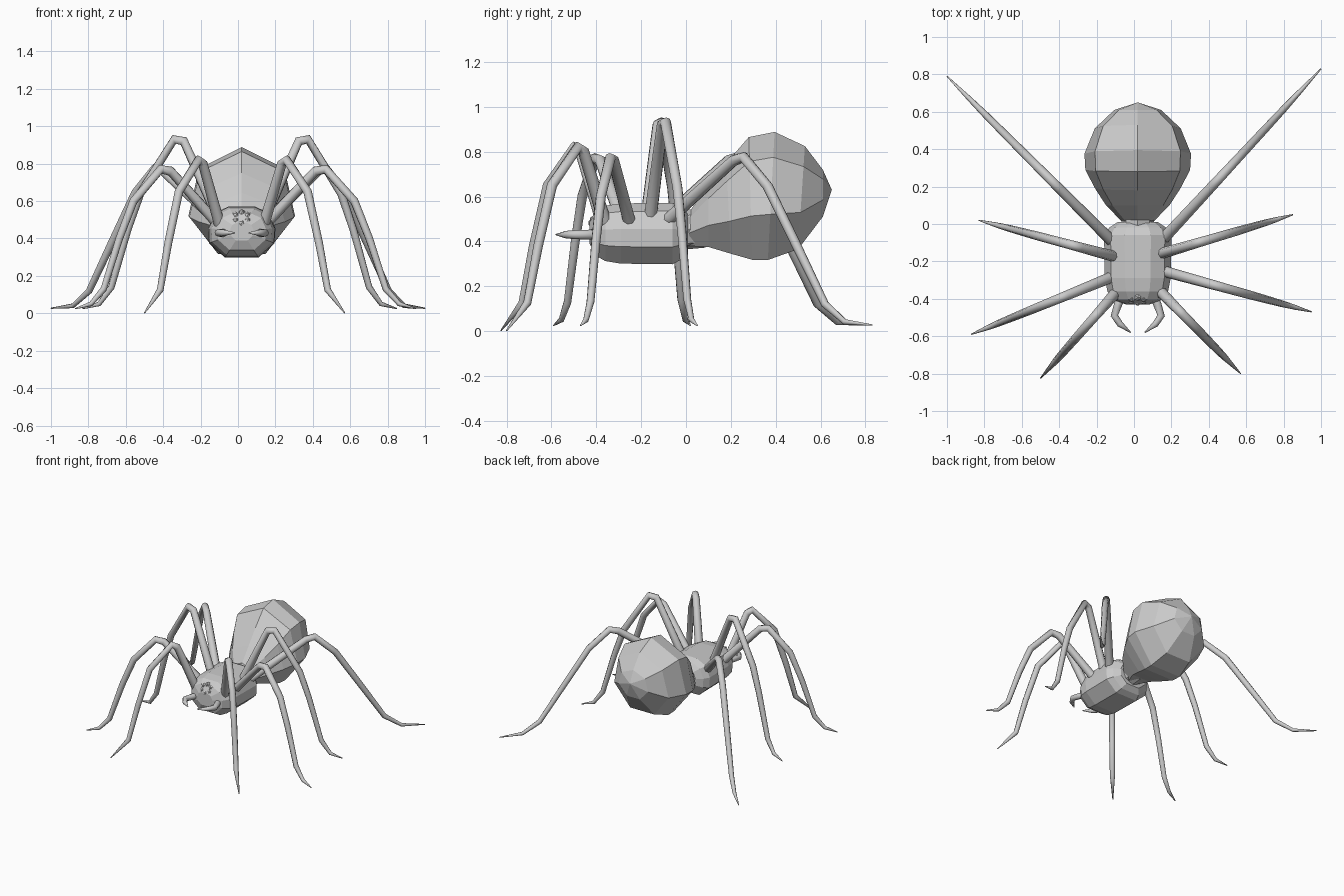
import bpy, bmesh
from math import cos, sin, pi
from mathutils import Vector

if "Cube" in bpy.data.objects:
    bpy.data.objects.remove(bpy.data.objects["Cube"])

CX = 0.02  # the body sits slightly off centre


def loft(name, rings, smooth=False):
    """Skin a list of equal-length point rings and cap both ends."""
    bm = bmesh.new()
    loops = [[bm.verts.new(p) for p in r] for r in rings]
    n = len(loops[0])
    for a, b in zip(loops, loops[1:]):
        for i in range(n):
            j = (i + 1) % n
            bm.faces.new((a[i], a[j], b[j], b[i]))
    bm.faces.new(loops[0])
    bm.faces.new(loops[-1][::-1])
    bmesh.ops.remove_doubles(bm, verts=bm.verts, dist=0.0005)
    bmesh.ops.recalc_face_normals(bm, faces=bm.faces)
    for f in bm.faces:
        f.smooth = smooth
    me = bpy.data.meshes.new(name)
    bm.to_mesh(me)
    bm.free()
    ob = bpy.data.objects.new(name, me)
    bpy.context.collection.objects.link(ob)
    return ob


def tube(name, pts, radii, side, n=8, smooth=True):
    """Tapered tube along a path lying in the plane whose normal is side."""
    pts = [Vector(p) for p in pts]
    side = Vector(side).normalized()
    rings = []
    for i, (p, r) in enumerate(zip(pts, radii)):
        before = (p - pts[i - 1]).normalized() if i else Vector()
        after = (pts[i + 1] - p).normalized() if i < len(pts) - 1 else Vector()
        up = (before + after).normalized().cross(side)
        rings.append([p + (side * cos(2 * pi * k / n) + up * sin(2 * pi * k / n)) * r
                      for k in range(n)])
    return loft(name, rings, smooth)


# Head and thorax: one cross-section scaled along y
half = [(.07, .572), (.145, .535), (.18, .455), (.176, .375), (.09, .298)]
section = half + [(-x, z) for x, z in reversed(half)]
loft("head_thorax", [[(CX + x * s, y, .44 + (z - .44) * s) for x, z in section]
                     for y, s in [(-.43, .35), (-.405, .72), (-.36, .9), (-.29, .98),
                                  (-.06, 1), (-.02, .85), (.01, .6)]])

# Waist joining thorax and abdomen
tube("waist", [(CX, -.03, .45), (CX, .08, .46)], [.088, .088], (1, 0, 0), smooth=False)

# Abdomen: seven-sided rings given as top (y, z), bottom (y, z), half width
abdomen = [((.02, .54), (.01, .38), .085), ((.10, .645), (.10, .375), .17),
           ((.18, .75), (.20, .345), .23), ((.28, .865), (.295, .318), .28),
           ((.395, .888), (.365, .317), .285), ((.53, .825), (.50, .365), .23),
           ((.61, .72), (.61, .51), .125), ((.65, .63), (.65, .63), 0)]
SIDES = 7
angles = [2 * pi * k / SIDES for k in range(SIDES)]
low, wide = min(map(cos, angles)), max(map(sin, angles))
rings = []
for top, bottom, w in abdomen:
    t, b = Vector((CX, *top)), Vector((CX, *bottom))
    rings.append([b + (t - b) * ((cos(a) - low) / (1 - low)) + Vector((w * sin(a) / wide, 0, 0))
                  for a in angles])
loft("abdomen", rings)

# Legs: hip xy, foot xy for right and left, plus (fraction along, height) profile
legs = {
    "front": ((.14, -.36), (.57, -.80), (-.10, -.37), (-.50, -.825),
              [(-.1, .40), (0, .48), (.22, .80), (.28, .82), (.54, .65), (.68, .38),
               (.79, .125), (1, .002)]),
    "second": ((.15, -.25), (.95, -.47), (-.11, -.28), (-.87, -.59),
               [(-.05, .43), (0, .48), (.33, .76), (.40, .77), (.59, .60), (.69, .40),
                (.80, .13), (.89, .05), (1, .025)]),
    "third": ((.14, -.16), (.85, .05), (-.10, -.175), (-.83, .02),
              [(-.05, .43), (0, .50), (.26, .92), (.33, .93), (.58, .64), (.67, .45),
               (.79, .14), (.88, .05), (1, .025)]),
    "rear": ((.17, -.065), (1, .83), (-.13, -.08), (-1, .79),
             [(-.05, .46), (0, .51), (.31, .76), (.36, .775), (.48, .645), (.63, .37),
              (.765, .12), (.865, .04), (1, .027)]),
}
for name, (rh, rf, lh, lf, profile) in legs.items():
    radii = [.03, .03, .026, .025, .023, .021, .018, .013, .003]
    if len(profile) == 8:
        radii.pop(-2)
    for label, h, f in (("right", rh, rf), ("left", lh, lf)):
        h, f = Vector(h), Vector(f)
        d = f - h
        pts = [(*(h + d * t), z) for t, z in profile]
        tube(f"{name}_leg_{label}", pts, radii, (-d.y, d.x, 0))

# Pincers curving in front of the head
for label, s in (("right", 1), ("left", -1)):
    pts = [(CX + s * x, y, .43) for x, y in
           [(.08, -.37), (.105, -.43), (.125, -.49), (.095, -.535), (.038, -.58)]]
    tube(f"pincer_{label}", pts, [.022, .022, .02, .017, .003], (0, 0, 1))

# Cluster of small eyes on the upper front of the head
bm = bmesh.new()
for k in range(6):
    a = k * pi / 3 + pi / 6
    r = bmesh.ops.create_icosphere(bm, subdivisions=1, radius=.02)
    z = .51 + .028 * sin(a)
    bmesh.ops.translate(bm, verts=r["verts"],
                        vec=(CX + .036 * cos(a), -.405 + (z - .51) * .45, z))
me = bpy.data.meshes.new("eyes")
bm.to_mesh(me)
bm.free()
bpy.context.collection.objects.link(bpy.data.objects.new("eyes", me))
